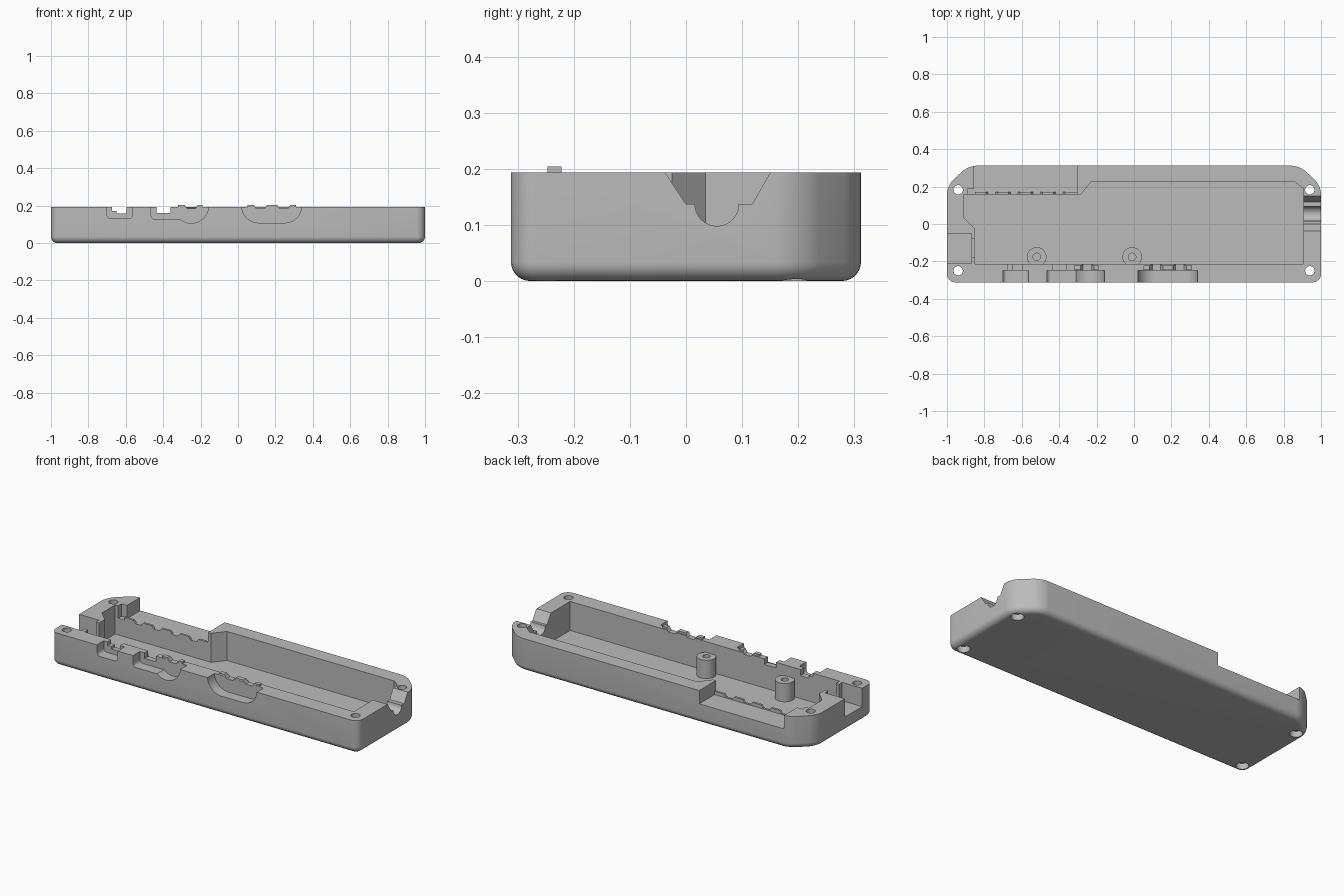
import bpy, bmesh, math

cube = bpy.data.objects.get("Cube")
if cube:
    bpy.data.objects.remove(cube, do_unlink=True)

grey = bpy.data.materials.new("matte_grey")
grey.use_nodes = True
grey.diffuse_color = (0.5, 0.5, 0.5, 1)
grey.node_tree.nodes["Principled BSDF"].inputs["Base Color"].default_value = (0.5, 0.5, 0.5, 1)

TOP = 0.193
FLOOR = 0.022
ABOVE = 0.25


def place(axis, u, v, w):
    """Map a profile point and a depth to model space."""
    return {"x": (w, u, v), "y": (u, w, v), "z": (u, v, w)}[axis]


def prism(name, axis, points, start, end):
    """Closed solid swept from a profile along one axis."""
    bm = bmesh.new()
    near = [bm.verts.new(place(axis, u, v, start)) for u, v in points]
    far = [bm.verts.new(place(axis, u, v, end)) for u, v in points]
    bm.faces.new(near)
    bm.faces.new(far[::-1])
    for i in range(len(points)):
        bm.faces.new((near[i - 1], near[i], far[i], far[i - 1]))
    bmesh.ops.recalc_face_normals(bm, faces=bm.faces[:])
    mesh = bpy.data.meshes.new(name)
    bm.to_mesh(mesh)
    bm.free()
    mesh.materials.append(grey)
    obj = bpy.data.objects.new(name, mesh)
    bpy.context.scene.collection.objects.link(obj)
    return obj


def rect(u0, u1, v0, v1):
    return [(u0, v0), (u1, v0), (u1, v1), (u0, v1)]


def arc(u, v, radius, start, end, steps=24):
    angles = [math.radians(start + (end - start) * i / steps) for i in range(steps + 1)]
    return [(u + radius * math.cos(a), v + radius * math.sin(a)) for a in angles]


def circle(u, v, radius):
    return arc(u, v, radius, 0, 360, 32)[:-1]


def combine(tool, operation):
    mod = tray.modifiers.new("Join", "BOOLEAN")
    mod.operation = operation
    mod.solver = "EXACT"
    mod.object = tool
    bpy.context.view_layer.update()
    graph = bpy.context.evaluated_depsgraph_get()
    result = bpy.data.meshes.new_from_object(tray.evaluated_get(graph))
    tray.modifiers.clear()
    tray.data = result
    bpy.data.objects.remove(tool, do_unlink=True)


def cut(axis, points, start, end):
    combine(prism("cutter", axis, points, start, end), "DIFFERENCE")


def add(axis, points, start, end):
    combine(prism("addition", axis, points, start, end), "UNION")


# Outer shell with two clipped back corners and a rounded underside
tray = prism("case_tray", "z", [(-1, -0.312), (1, -0.312), (1, 0.205), (0.885, 0.312),
                                (-0.885, 0.312), (-1, 0.205)], 0, TOP)
bm = bmesh.new()
bm.from_mesh(tray.data)
upright = [e for e in bm.edges if abs(e.verts[0].co.z - e.verts[1].co.z) > 0.1]
bmesh.ops.bevel(bm, geom=upright, offset=0.045, segments=6, profile=0.5, affect="EDGES")
base = [e for e in bm.edges if all(v.co.z < 0.001 for v in e.verts)]
bmesh.ops.bevel(bm, geom=base, offset=0.034, segments=7, profile=0.5, affect="EDGES")
bmesh.ops.recalc_face_normals(bm, faces=bm.faces[:])
bm.to_mesh(tray.data)
bm.free()
tray.data.update()

# Main cavity
cut("z", [(-0.85, -0.215), (0.905, -0.215), (0.905, 0.19), (0.86, 0.225), (-0.23, 0.225),
          (-0.285, 0.157), (-0.91, 0.157), (-0.91, 0.035), (-0.85, -0.025)], FLOOR, ABOVE)

# Back connector recess with a notched retaining lip
cut("y", rect(-0.855, -0.305, 0.115, ABOVE), 0.17, 0.4)
cut("y", rect(-0.855, -0.305, 0.135, ABOVE), 0.15, 0.18)
for x in (-0.76, -0.64, -0.52, -0.40):
    cut("y", [(x - 0.035, 0.14), (x - 0.02, 0.118), (x + 0.02, 0.118), (x + 0.035, 0.14)], 0.15, 0.18)
cut("z", rect(-0.89, -0.85, 0.15, 0.188), 0.12, ABOVE)

# Left connector pocket and its opening into the cavity
cut("x", rect(-0.21, -0.05, 0.085, ABOVE), -1.1, -0.87)
cut("x", rect(-0.18, -0.08, 0.105, ABOVE), -0.9, -0.84)

# Right cable notch: flared top over a half-round channel
cut("x", [(-0.07, ABOVE), (-0.037, TOP), (0, 0.137)] + arc(0.055, 0.137, 0.039, 180, 360)
    + [(0.118, 0.137), (0.15, TOP), (0.183, ABOVE)], 0.89, 1.1)

# Front finger pockets
pockets = [
    [(-0.7, ABOVE)] + arc(-0.68, 0.15, 0.02, 180, 270, 5)
    + arc(-0.585, 0.15, 0.02, 270, 360, 5) + [(-0.565, ABOVE)],
    [(-0.465, ABOVE)] + arc(-0.445, 0.147, 0.02, 180, 270, 5)
    + arc(-0.25, 0.198, 0.092, 230, 360) + [(-0.158, ABOVE)],
    [(0.02, ABOVE)] + arc(0.11, 0.198, 0.09, 180, 270)
    + arc(0.25, 0.198, 0.09, 270, 360) + [(0.34, ABOVE)],
]
for outline in pockets:
    cut("y", outline, -0.4, -0.248)

# Raised front lips with angled notches
for x0, x1, notches in ((-0.32, -0.19, [-0.25]), (0.05, 0.31, [0.12, 0.245])):
    add("y", rect(x0, x1, TOP - 0.03, 0.204), -0.247, -0.222)
    for x in notches:
        cut("y", [(x - 0.04, 0.21), (x - 0.022, 0.184), (x + 0.022, 0.184), (x + 0.04, 0.21)],
            -0.26, -0.2)

# Front port openings
for x0, x1, z in ((-0.675, -0.595, 0.172), (-0.65, -0.595, 0.157), (-0.435, -0.36, 0.16)):
    cut("y", rect(x0, x1, z, ABOVE), -0.26, -0.2)

# Board posts with pilot holes
for x in (-0.52, -0.01):
    add("z", circle(x, -0.16 - 0.016, 0.052), FLOOR - 0.012, 0.13)
    cut("z", circle(x, -0.16 - 0.016, 0.02), 0.03, ABOVE)

# Corner screw holes with counterbores underneath
for x in (-0.94, 0.94):
    for y in (-0.25, 0.183):
        cut("z", circle(x, y, 0.025), -0.1, ABOVE)
        cut("z", circle(x, y, 0.034), -0.1, 0.035)

bpy.ops.object.select_all(action="DESELECT")
tray.select_set(True)
bpy.context.view_layer.objects.active = tray
bpy.ops.object.shade_smooth_by_angle(angle=math.radians(30))
